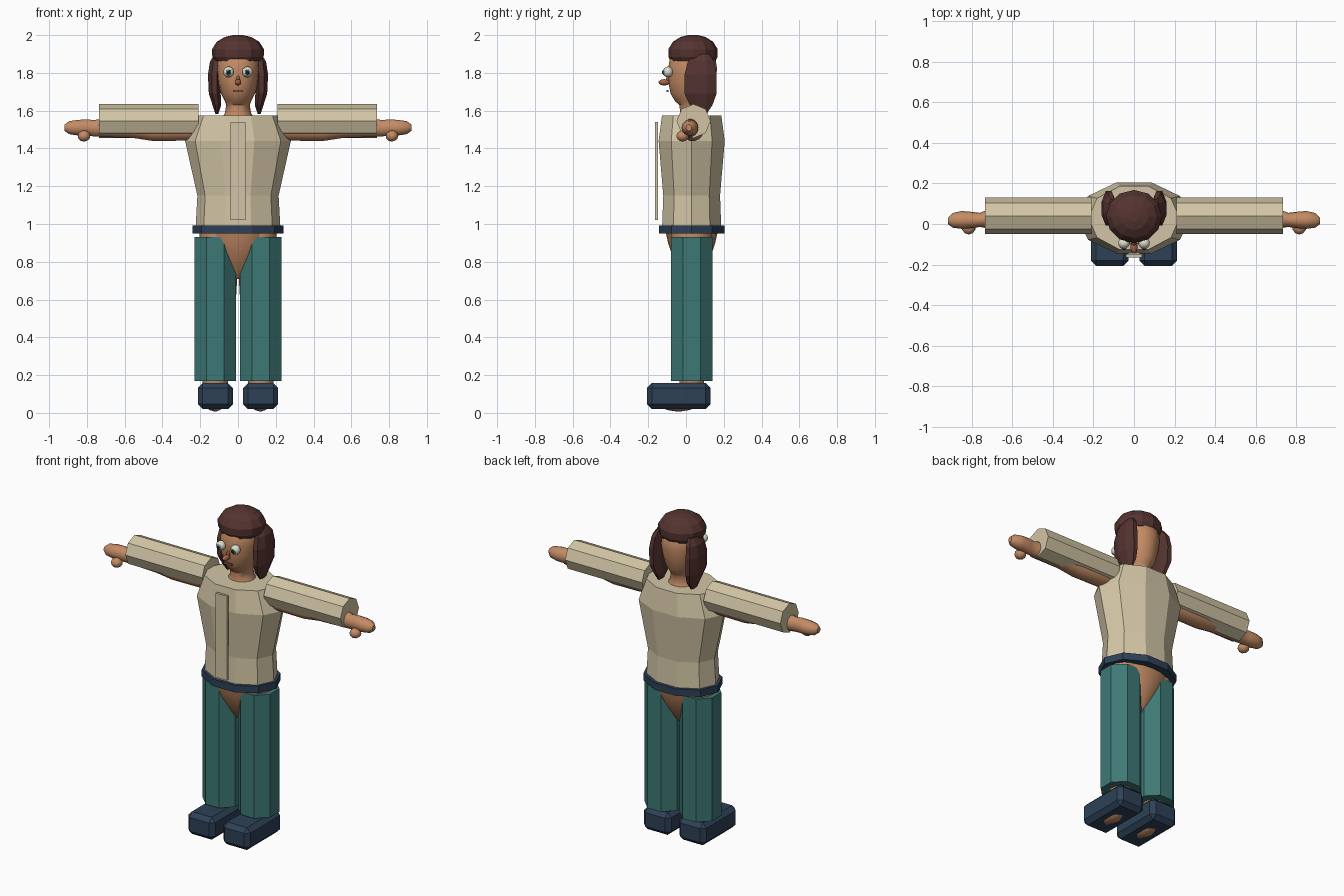
import bpy, bmesh, math
from mathutils import Vector

if "Cube" in bpy.data.objects:
    bpy.data.objects.remove(bpy.data.objects["Cube"])


def material(name, rgb):
    m = bpy.data.materials.new(name)
    m.diffuse_color = (*rgb, 1)
    m.use_nodes = True
    m.node_tree.nodes["Principled BSDF"].inputs["Base Color"].default_value = m.diffuse_color
    return m


SKIN = material("skin", (0.55, 0.26, 0.13))
NOSE = material("nose brown", (0.36, 0.13, 0.06))
BEIGE = material("beige cloth", (0.65, 0.56, 0.38))
TEAL = material("teal cloth", (0.048, 0.19, 0.18))
NAVY = material("navy leather", (0.026, 0.053, 0.095))
HAIR = material("brown hair", (0.09, 0.034, 0.03))
WHITE = material("eye white", (0.72, 0.72, 0.6))
IRIS = material("iris grey", (0.1, 0.17, 0.2))
BLACK = material("pupil black", (0.01, 0.01, 0.012))


def finish(name, bm, mat, smooth=False):
    bmesh.ops.recalc_face_normals(bm, faces=bm.faces)
    me = bpy.data.meshes.new(name)
    bm.to_mesh(me)
    bm.free()
    me.materials.append(mat)
    ob = bpy.data.objects.new(name, me)
    bpy.context.collection.objects.link(ob)
    if smooth:
        bpy.ops.object.select_all(action='DESELECT')
        ob.select_set(True)
        bpy.context.view_layer.objects.active = ob
        bpy.ops.object.shade_smooth_by_angle(angle=math.radians(40))
    return ob


def loft(name, rings, mat, sides=10, phase=0.0, axis='z', side=1, smooth=False):
    """Rings are (x, y, z, radius a, radius b); a is along x (z-axis) or y (x-axis)."""
    bm = bmesh.new()
    loops = []
    for x, y, z, ra, rb in rings:
        loop = []
        for i in range(sides):
            t = phase + 2 * math.pi * i / sides
            a, b = ra * math.cos(t), rb * math.sin(t)
            p = (x + a, y + b, z) if axis == 'z' else (x, y + a, z + b)
            loop.append(bm.verts.new((p[0] * side, p[1], p[2])))
        loops.append(loop)
    for lo, hi in zip(loops, loops[1:]):
        for i in range(sides):
            j = (i + 1) % sides
            bm.faces.new((lo[i], lo[j], hi[j], hi[i]))
    bm.faces.new(loops[0])
    bm.faces.new(loops[-1])
    return finish(name, bm, mat, smooth)


def ball(name, centre, radii, mat, subdiv=2, smooth=True):
    bm = bmesh.new()
    bmesh.ops.create_icosphere(bm, subdivisions=subdiv, radius=1)
    for v in bm.verts:
        v.co = Vector(c + r * k for c, r, k in zip(centre, radii, v.co))
    return finish(name, bm, mat, smooth)


def box(name, lo, hi, mat, bevel=0.0):
    bm = bmesh.new()
    bmesh.ops.create_cube(bm, size=1)
    for v in bm.verts:
        v.co = Vector((a + b) / 2 + (b - a) * k for a, b, k in zip(lo, hi, v.co))
    if bevel:
        bmesh.ops.bevel(bm, geom=bm.edges[:], offset=bevel, segments=1, affect='EDGES')
    return finish(name, bm, mat)


EIGHTH = math.pi / 8

# Shirt, front placket and belt
loft("shirt_body", [(0, .03, .97, .225, .165), (0, .03, 1.15, .215, .158),
                    (0, .03, 1.44, .28, .184), (0, .03, 1.575, .225, .165)], BEIGE)
box("shirt_placket", (-.04, -.164, 1.02), (.04, -.149, 1.54), BEIGE)
loft("belt", [(0, .03, .95, .24, .183), (0, .03, .993, .24, .183)], NAVY)

# Hips below the belt
loft("hips", [(0, .03, .71, .02, .02), (0, .03, .74, .055, .05), (0, .03, .85, .135, .108),
              (0, .03, .9, .17, .125), (0, .03, .96, .2, .138)], SKIN, sides=20, smooth=True)

# Head with neck
loft("head_and_neck", [(0, .04, 1.55, .095, .085), (0, .04, 1.585, .07, .07),
                       (0, .035, 1.63, .062, .07), (0, .03, 1.65, .07, .088),
                       (0, .03, 1.69, .09, .112), (0, .03, 1.75, .107, .123),
                       (0, .035, 1.82, .115, .13), (0, .035, 1.88, .11, .12),
                       (0, .035, 1.93, .07, .08)], SKIN, sides=16, smooth=True)
ball("nose", (0, -.115, 1.75), (.017, .032, .017), NOSE)
ball("nose_bridge", (0, -.094, 1.765), (.01, .012, .022), NOSE)
box("mouth", (-.026, -.102, 1.7), (.026, -.093, 1.71), NOSE)

# Hair cap
loft("hair_cap", [(0, .037, 1.862, .122, .118), (0, .037, 1.885, .136, .13),
                  (0, .037, 1.925, .138, .131), (0, .037, 1.965, .112, .106),
                  (0, .037, 1.99, .07, .066), (0, .037, 2.0, .025, .025)], HAIR, sides=12)

for s, tag in ((1, "left"), (-1, "right")):
    # Eyes
    ball(f"eye_{tag}", (s * .05, -.095, 1.805), (.029, .027, .029), WHITE)
    ball(f"iris_{tag}", (s * .05, -.116, 1.803), (.015, .009, .016), IRIS)
    ball(f"pupil_{tag}", (s * .05, -.122, 1.803), (.009, .006, .01), BLACK)

    # Side hair locks
    loft(f"hair_lock_{tag}", [(.105, .085, 1.9, .02, .04), (.118, .08, 1.86, .033, .076),
                              (.125, .077, 1.79, .037, .092), (.123, .077, 1.69, .034, .092),
                              (.112, .08, 1.63, .025, .065), (.112, .082, 1.583, .008, .03)],
         HAIR, sides=8, phase=EIGHTH, side=s)

    # Sleeves
    loft(f"sleeve_{tag}", [(.21, .04, 1.545, .09, .09), (.735, .04, 1.545, .09, .09)],
         BEIGE, sides=8, axis='x', side=s)

    # Bare arm and hand
    loft(f"arm_{tag}", [(.2, .035, 1.5, .05, .05), (.27, .035, 1.495, .058, .055),
                        (.45, .035, 1.494, .058, .056), (.56, .03, 1.505, .052, .05),
                        (.72, .025, 1.51, .046, .05), (.76, .02, 1.507, .035, .044),
                        (.8, .02, 1.51, .04, .045), (.85, .02, 1.51, .044, .042),
                        (.895, .018, 1.51, .036, .035), (.918, .015, 1.51, .015, .017)],
         SKIN, sides=14, axis='x', side=s, smooth=True)
    ball(f"thumb_{tag}", (s * .815, -.018, 1.466), (.034, .034, .03), SKIN)

    # Trouser legs
    loft(f"trouser_leg_{tag}", [(.12, .03, .17, .119, .119), (.12, .03, .93, .119, .119)],
         TEAL, sides=8, phase=EIGHTH, side=s)

    # Bare leg and foot
    loft(f"leg_{tag}", [(.12, .03, .08, .06, .06), (.12, .03, .2, .07, .07),
                        (.115, .03, .53, .1, .09), (.105, .03, .7, .1, .1),
                        (.11, .03, .95, .095, .11)], SKIN, sides=14, side=s, smooth=True)
    ball(f"foot_{tag}", (s * .12, -.04, .066), (.06, .12, .06), SKIN)

    # Shoes
    x0, x1 = sorted((s * .027, s * .213))
    box(f"shoe_{tag}", (x0, -.207, .02), (x1, .13, .158), NAVY, bevel=.026)
